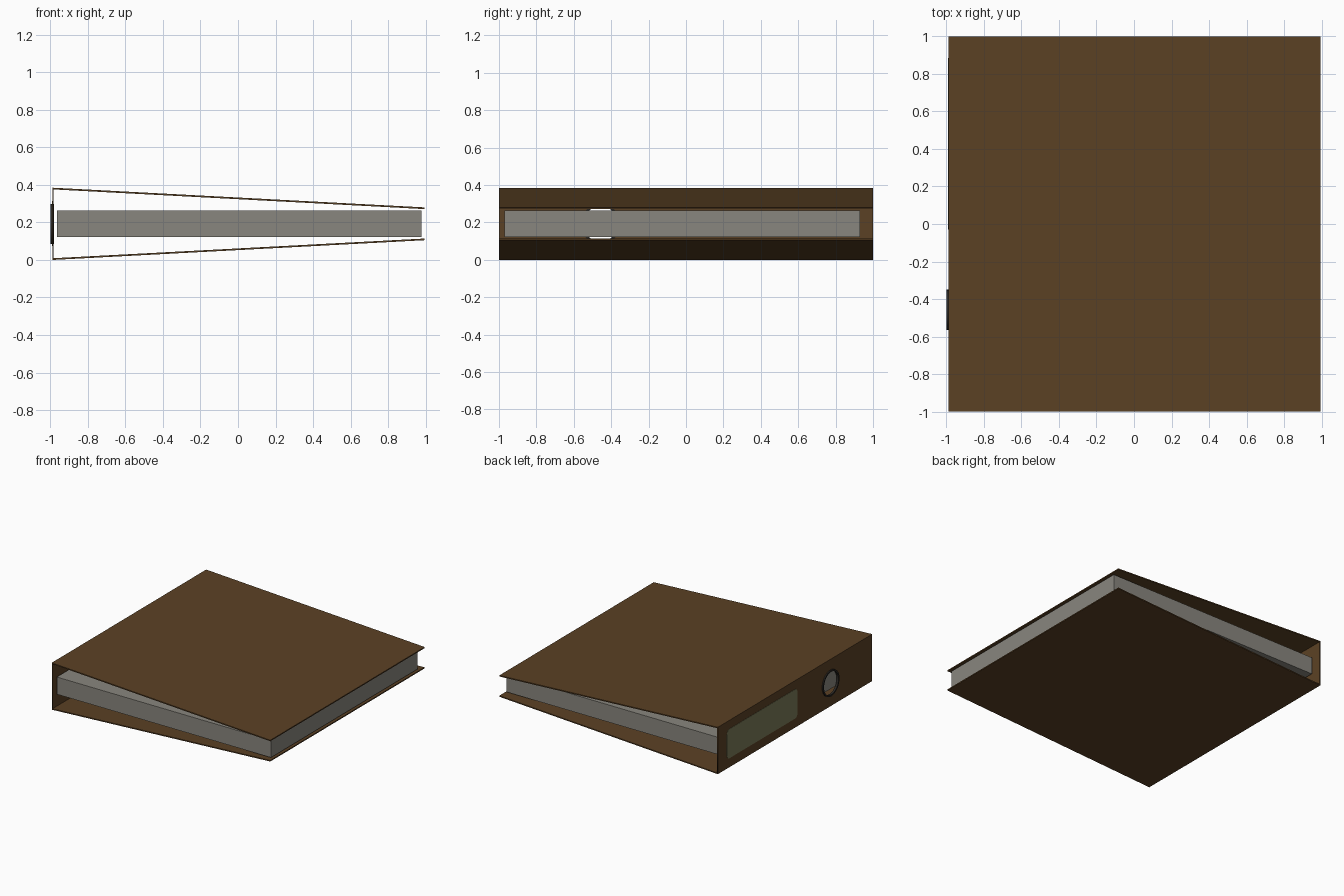
import bpy, math
from mathutils import Matrix

if "Cube" in bpy.data.objects:
    bpy.data.objects.remove(bpy.data.objects["Cube"])


def material(name, rgb):
    m = bpy.data.materials.new(name)
    m.diffuse_color = (*rgb, 1)
    m.use_nodes = True
    m.node_tree.nodes["Principled BSDF"].inputs["Base Color"].default_value = m.diffuse_color
    return m


BROWN = material("brown_board", (0.105, 0.053, 0.018))
PAPER = material("paper_grey", (0.25, 0.24, 0.21))
OLIVE = material("label_olive", (0.2, 0.2, 0.1))
DARK = material("dark_metal", (0.025, 0.022, 0.018))


def prism(name, section, y0, y1, mat):
    """Extrude an x/z section along y."""
    n = len(section)
    verts = [(x, y, z) for y in (y0, y1) for x, z in section]
    faces = [tuple(range(n)), tuple(range(2 * n - 1, n - 1, -1))]
    faces += [(i, i + n, (i + 1) % n + n, (i + 1) % n) for i in range(n)]
    me = bpy.data.meshes.new(name)
    me.from_pydata(verts, [], faces)
    me.materials.append(mat)
    ob = bpy.data.objects.new(name, me)
    bpy.context.collection.objects.link(ob)
    return ob


def plate(name, loops, x0, x1, mat):
    """Flat plate facing x, from y/z outlines; inner outlines become holes."""
    cu = bpy.data.curves.new(name + "_outline", 'CURVE')
    cu.dimensions = '2D'
    cu.fill_mode = 'BOTH'
    cu.extrude = (x1 - x0) / 2
    for pts in loops:
        s = cu.splines.new('POLY')
        s.points.add(len(pts) - 1)
        for p, (y, z) in zip(s.points, pts):
            p.co = (y, z, 0, 1)
        s.use_cyclic_u = True
    tmp = bpy.data.objects.new(name + "_outline", cu)
    bpy.context.collection.objects.link(tmp)
    bpy.context.view_layer.update()
    dg = bpy.context.evaluated_depsgraph_get()
    me = bpy.data.meshes.new_from_object(tmp.evaluated_get(dg))
    bpy.data.objects.remove(tmp)
    # local x, y, z -> world y, z, x
    me.transform(Matrix(((0, 0, 1, (x0 + x1) / 2), (1, 0, 0, 0),
                         (0, 1, 0, 0), (0, 0, 0, 1))))
    me.materials.clear()
    me.materials.append(mat)
    ob = bpy.data.objects.new(name, me)
    bpy.context.collection.objects.link(ob)
    return ob


def circle(cy, cz, r, n=32):
    return [(cy + r * math.cos(2 * math.pi * i / n),
             cz + r * math.sin(2 * math.pi * i / n)) for i in range(n)]


def rounded_rect(y0, y1, z0, z1, r, n=5):
    pts = []
    for k, (cy, cz) in enumerate(((y1 - r, z1 - r), (y0 + r, z1 - r),
                                  (y0 + r, z0 + r), (y1 - r, z0 + r))):
        for i in range(n + 1):
            a = math.pi / 2 * (k + i / n)
            pts.append((cy + r * math.cos(a), cz + r * math.sin(a)))
    return pts


H = 0.385            # spine height
XS, XE = -0.989, 0.993
T = 0.009            # board thickness
HOLE = (-0.457, 0.192)

# covers, tapering from the spine toward the open edge
bottom = [(XS, 0), (XE, 0.105), (XE, 0.105 + T), (XS, T)]
prism("bottom_cover", bottom, -1, 1, BROWN)
prism("top_cover", [(x, H - z) for x, z in reversed(bottom)], -1, 1, BROWN)

# spine with finger hole
spine = [(-1, 0.004), (1, 0.004), (1, H - 0.004), (-1, H - 0.004)]
plate("spine", [spine, circle(*HOLE, 0.097)], XS, XS + 0.007, BROWN)

# finger ring around the hole
plate("finger_ring", [circle(*HOLE, 0.107), circle(*HOLE, 0.094)],
      -0.998, XS + 0.008, DARK)

# spine label
plate("spine_label", [rounded_rect(-0.03, 0.885, 0.075, 0.315, 0.035)],
      XS - 0.002, XS + 0.001, OLIVE)

# paper stack
prism("paper_stack", [(-0.965, 0.122), (0.978, 0.122),
                      (0.978, 0.263), (-0.965, 0.263)], -0.97, 0.93, PAPER)
